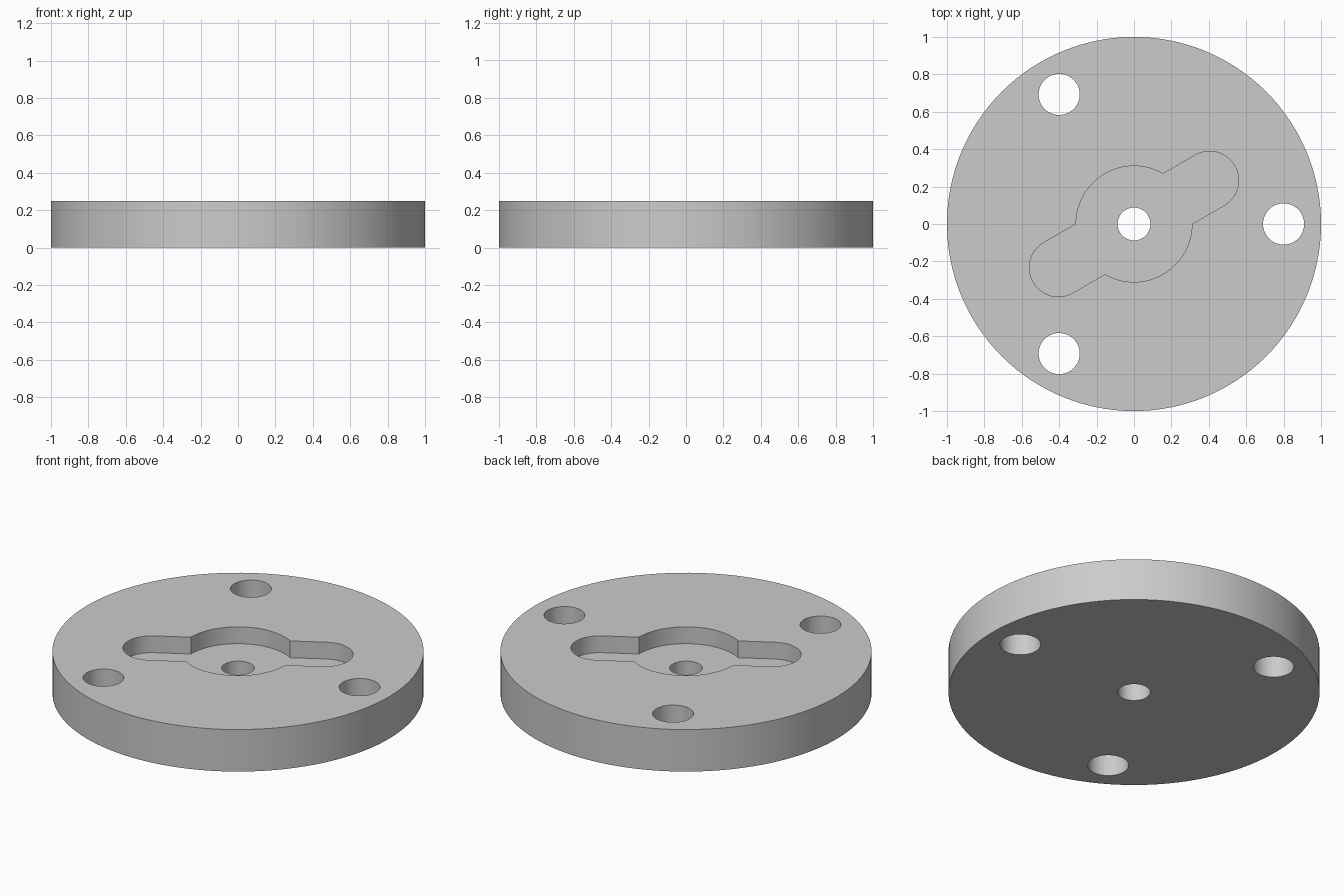
import bpy
import bmesh
from math import asin, cos, sin, pi, radians

if "Cube" in bpy.data.objects:
    bpy.data.objects.remove(bpy.data.objects["Cube"], do_unlink=True)

THICKNESS = 0.25
FLOOR = 0.15          # height of the recess floor
SLOT_TILT = radians(30)


def arc(cx, cy, radius, start, end, steps):
    """Points along an arc, both ends included."""
    angles = [start + (end - start) * i / steps for i in range(steps + 1)]
    return [(cx + radius * cos(a), cy + radius * sin(a)) for a in angles]


def circle(cx, cy, radius, steps):
    return arc(cx, cy, radius, 0, 2 * pi, steps)[:-1]


def prism(name, outline, bottom, top):
    """Closed solid made by raising a flat outline."""
    bm = bmesh.new()
    base = bm.faces.new([bm.verts.new((x, y, bottom)) for x, y in outline])
    raised = bmesh.ops.extrude_face_region(bm, geom=[base])["geom"]
    verts = [v for v in raised if isinstance(v, bmesh.types.BMVert)]
    bmesh.ops.translate(bm, verts=verts, vec=(0, 0, top - bottom))
    bmesh.ops.recalc_face_normals(bm, faces=bm.faces[:])
    mesh = bpy.data.meshes.new(name)
    bm.to_mesh(mesh)
    bm.free()
    obj = bpy.data.objects.new(name, mesh)
    bpy.context.collection.objects.link(obj)
    return obj


# Plain grey finish
grey = bpy.data.materials.new("plain grey")
grey.use_nodes = True
colour = (0.6, 0.6, 0.6, 1)
grey.diffuse_color = colour
grey.node_tree.nodes["Principled BSDF"].inputs["Base Color"].default_value = colour

# Round plate
plate = prism("round_plate", circle(0, 0, 1, 128), 0, THICKNESS)
plate.data.materials.append(grey)

# Recess outline: round pocket with a rounded slot on each side
pocket_radius, slot_radius, slot_reach = 0.31, 0.155, 0.467
meet = asin(slot_radius / pocket_radius)
half = arc(slot_reach, 0, slot_radius, -pi / 2, pi / 2, 24)
half += arc(0, 0, pocket_radius, meet, pi - meet, 32)
outline = half + [(-x, -y) for x, y in half]
c, s = cos(SLOT_TILT), sin(SLOT_TILT)
outline = [(x * c - y * s, x * s + y * c) for x, y in outline]
cutters = [prism("recess_cutter", outline, FLOOR, THICKNESS + 0.1)]

# Centre bore and three evenly spaced mounting holes
cutters.append(prism("bore_cutter", circle(0, 0, 0.088, 48), -0.1, 0.4))
for i in range(3):
    a = 2 * pi * i / 3
    hole = circle(0.8 * cos(a), 0.8 * sin(a), 0.11, 48)
    cutters.append(prism(f"mounting_hole_cutter_{i + 1}", hole, -0.1, 0.4))

# Cut the openings and bake the result
bpy.ops.object.select_all(action="DESELECT")
plate.select_set(True)
bpy.context.view_layer.objects.active = plate
for cutter in cutters:
    cutter.hide_render = True
    cut = plate.modifiers.new(cutter.name, "BOOLEAN")
    cut.operation = "DIFFERENCE"
    cut.solver = "EXACT"
    cut.object = cutter
    bpy.ops.object.modifier_apply(modifier=cut.name)
for cutter in cutters:
    bpy.data.objects.remove(cutter, do_unlink=True)

# Smooth round walls with crisp rims
bpy.ops.object.shade_smooth_by_angle(angle=radians(30))
